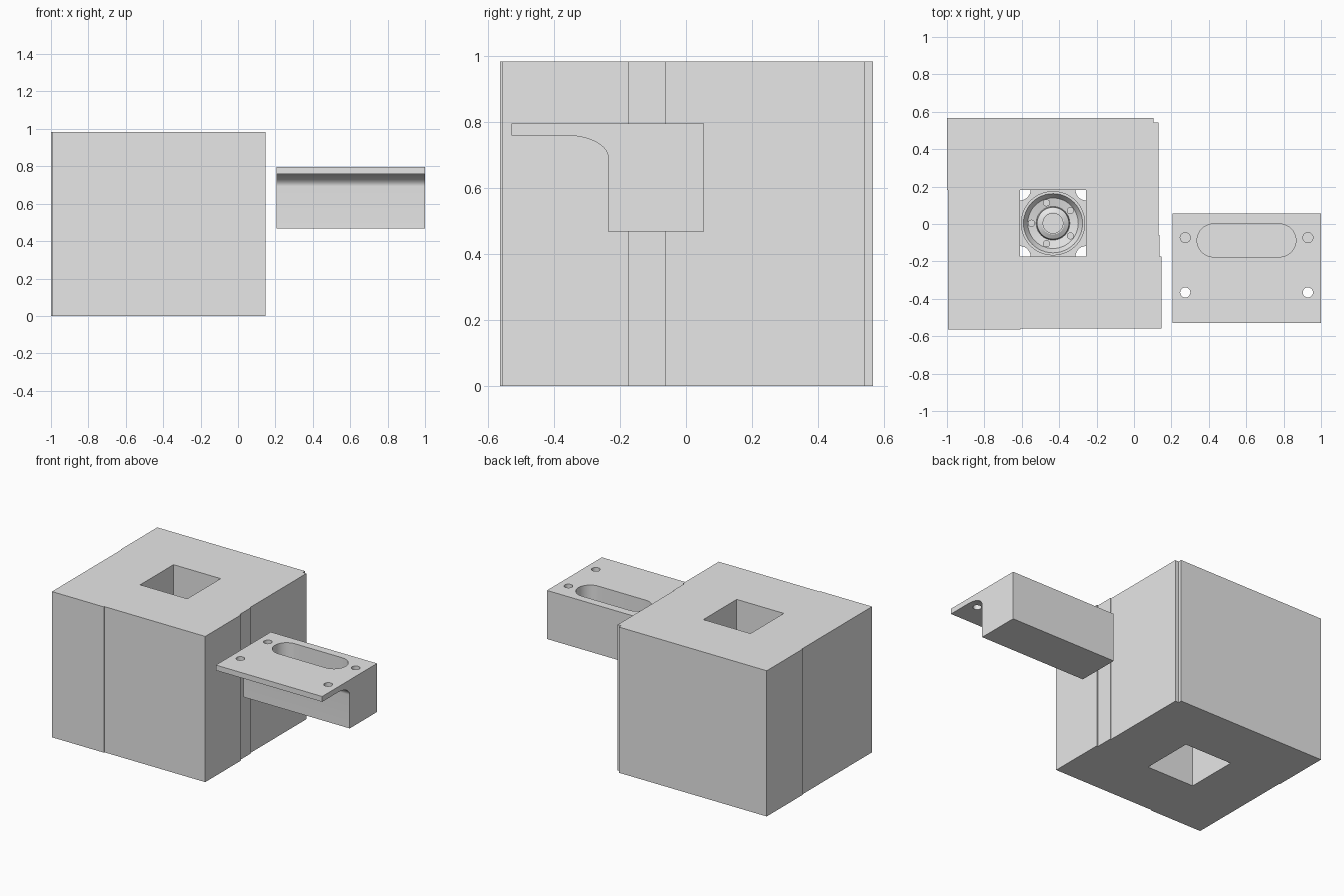
import bpy, bmesh, math
from mathutils import Matrix

if "Cube" in bpy.data.objects:
    bpy.data.objects.remove(bpy.data.objects["Cube"])

grey = bpy.data.materials.new("light_grey")
grey.diffuse_color = (0.8, 0.8, 0.8, 1)
grey.use_nodes = True
grey.node_tree.nodes["Principled BSDF"].inputs["Base Color"].default_value = grey.diffuse_color


def finish(name, bm, angle=None):
    bmesh.ops.recalc_face_normals(bm, faces=bm.faces)
    me = bpy.data.meshes.new(name)
    bm.to_mesh(me)
    bm.free()
    me.materials.append(grey)
    ob = bpy.data.objects.new(name, me)
    bpy.context.collection.objects.link(ob)
    if angle:
        smooth(ob, angle)
    return ob


def smooth(ob, angle=30):
    bpy.ops.object.select_all(action='DESELECT')
    ob.select_set(True)
    bpy.context.view_layer.objects.active = ob
    bpy.ops.object.shade_smooth_by_angle(angle=math.radians(angle))


def prism(name, outline, low, high, axis='z'):
    """Extrude a 2D outline along z (x, y points) or along x (y, z points)."""
    bm = bmesh.new()
    place = (lambda a, b: (a, b, low)) if axis == 'z' else (lambda a, b: (low, a, b))
    face = bm.faces.new([bm.verts.new(place(a, b)) for a, b in outline])
    ext = bmesh.ops.extrude_face_region(bm, geom=[face])
    step = (0, 0, high - low) if axis == 'z' else (high - low, 0, 0)
    bmesh.ops.translate(bm, vec=step, verts=[v for v in ext['geom'] if isinstance(v, bmesh.types.BMVert)])
    return finish(name, bm)


def arc(cx, cy, rx, ry, a0, a1, n):
    return [(cx + rx * math.cos(math.radians(a0 + (a1 - a0) * i / n)),
             cy + ry * math.sin(math.radians(a0 + (a1 - a0) * i / n))) for i in range(n + 1)]


def circle(cx, cy, r, n=32):
    return arc(cx, cy, r, r, 0, 360, n)[:-1]


def cut(ob, cutters):
    for c in cutters:
        mod = ob.modifiers.new("cut", 'BOOLEAN')
        mod.operation, mod.solver, mod.object = 'DIFFERENCE', 'EXACT', c
    bpy.context.view_layer.update()
    dg = bpy.context.evaluated_depsgraph_get()
    mesh = bpy.data.meshes.new_from_object(ob.evaluated_get(dg))
    ob.modifiers.clear()
    ob.data = mesh
    for c in cutters:
        bpy.data.objects.remove(c)


# Large block: slightly stepped sides and a square shaft through it
block = prism("block", [(-1, 0.567), (0.104, 0.567), (0.104, 0.543), (0.13, 0.543),
                        (0.13, -0.06), (0.136, -0.06), (0.136, -0.175), (0.146, -0.175),
                        (0.146, -0.558), (-0.607, -0.558), (-0.607, -0.564),
                        (-0.995, -0.564), (-0.995, 0.182), (-1, 0.182)], 0, 0.984)
X0, X1, Y0, Y1 = -0.609, -0.257, -0.174, 0.182
cut(block, [prism("shaft", [(X0, Y0), (X1, Y0), (X1, Y1), (X0, Y1)], -0.1, 1.1)])

# Bracket: side profile with a thin lip and a curved underside
profile = [(-0.53, 0.796), (-0.53, 0.76)] + arc(-0.364, 0.693, 0.128, 0.067, 90, 0, 20)
profile += [(-0.236, 0.468), (0.055, 0.468), (0.055, 0.796)]
bracket = prism("bracket", profile, 0.206, 1.0, 'x')
slot = arc(0.778, -0.088, 0.088, 0.088, -90, 90, 20) + arc(0.425, -0.088, 0.088, 0.088, 90, 270, 20)
cutters = [prism("slot", slot, 0.56, 0.9)]
for x in (0.274, 0.93):
    cutters.append(prism("blind_hole", circle(x, -0.073, 0.027), 0.64, 0.9))
    cutters.append(prism("lip_hole", circle(x, -0.366, 0.027), 0.6, 0.9))
cut(bracket, cutters)
smooth(bracket)

# Flange inside the shaft: square plate with rounded corner cut-outs
CX, CY = (X0 + X1) / 2, (Y0 + Y1) / 2
plate = prism("flange_plate", [(X0, Y0), (X1, Y0), (X1, Y1), (X0, Y1)], 0.56, 0.62)
cut(plate, [prism("corner", circle(x, y, 0.056, 24), 0.5, 0.7) for x in (X0, X1) for y in (Y0, Y1)])
smooth(plate)

# Dished ring with a raised, recessed hub, turned around the shaft axis
bm = bmesh.new()
rings = [(0, 0.57), (0.172, 0.57), (0.172, 0.68), (0.158, 0.68), (0.135, 0.645), (0.09, 0.635),
         (0.085, 0.675), (0.06, 0.69), (0.053, 0.69), (0.053, 0.665), (0, 0.665)]
verts = [bm.verts.new((CX + r, CY, z)) for r, z in rings]
edges = [bm.edges.new(p) for p in zip(verts, verts[1:])]
bmesh.ops.spin(bm, geom=verts + edges, cent=(CX, CY, 0), axis=(0, 0, 1),
               angle=math.tau, steps=48, use_duplicate=False)
bmesh.ops.remove_doubles(bm, verts=bm.verts, dist=1e-5)
finish("hub_dish", bm, 30)

# Five studs around the hub
bm = bmesh.new()
for i in range(5):
    a = math.pi + i * math.tau / 5
    pos = (CX + 0.115 * math.cos(a), CY + 0.115 * math.sin(a), 0.66)
    bmesh.ops.create_cone(bm, cap_ends=True, segments=20, radius1=0.019, radius2=0.019,
                          depth=0.08, matrix=Matrix.Translation(pos))
finish("hub_studs", bm, 30)
